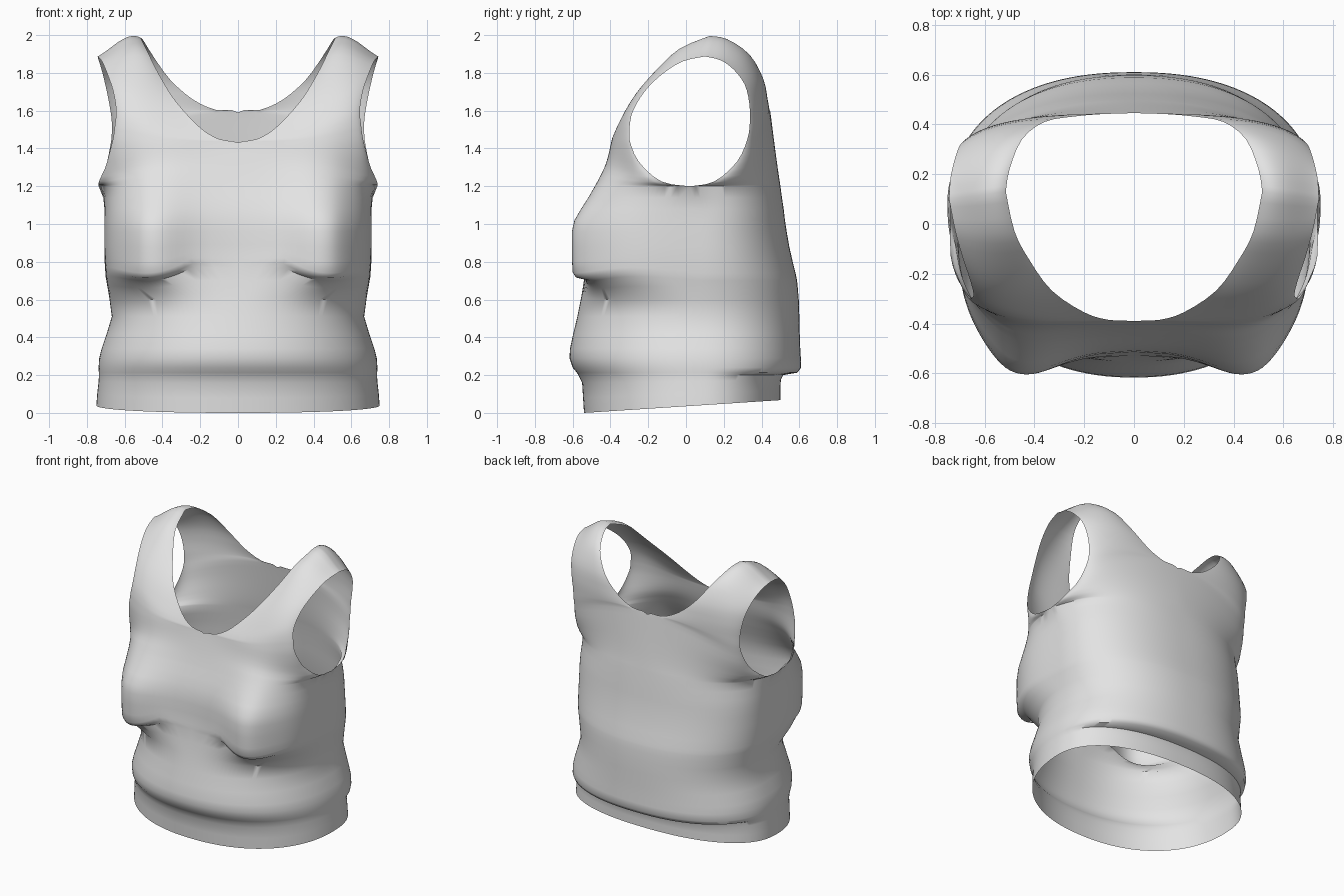
import bpy, bmesh, math
from mathutils import Vector

if "Cube" in bpy.data.objects:
    bpy.data.objects.remove(bpy.data.objects["Cube"])

COLS = 36

# Torso levels: height, half width, front depth, back depth, bust bulge
LEVELS = [
    (0.00, .750, -.540, .500, 0), (0.08, .745, -.545, .500, 0), (0.16, .738, -.550, .502, 0),
    (0.20, .736, -.570, .515, 0), (0.213, .737, -.578, .590, 0), (0.24, .738, -.600, .610, 0),
    (0.29, .735, -.617, .608, 0), (0.34, .722, -.614, .605, 0), (0.42, .695, -.597, .602, 0),
    (0.51, .668, -.575, .600, 0), (0.60, .680, -.555, .597, 0), (0.66, .690, -.540, .592, .01),
    (0.70, .697, -.530, .588, .03), (0.715, .700, -.526, .585, .095), (0.74, .702, -.522, .580, .115),
    (0.80, .706, -.518, .565, .122), (0.88, .708, -.516, .547, .125), (0.96, .708, -.513, .533, .128),
    (1.02, .708, -.508, .524, .12), (1.08, .707, -.495, .517, .10), (1.14, .708, -.477, .508, .08),
    (1.20, .714, -.455, .500, .068),
]

# Upper panels: armhole edge point, neck edge point, roundness, bust bulge
SHOULDER = (.743, .10, 1.887, .515, .13, 1.986, 0, 0)
FRONT = [
    (.714, .02, 1.20, 0, -.455, 1.20, 1, .068), (.712, -.13, 1.225, 0, -.43, 1.28, .9, .055),
    (.692, -.25, 1.33, 0, -.405, 1.37, .7, .04), (.662, -.30, 1.45, 0, -.39, 1.43, .6, .025),
    (.652, -.298, 1.52, .10, -.385, 1.45, .5, .01), (.645, -.28, 1.60, .20, -.355, 1.51, .4, 0),
    (.660, -.22, 1.70, .33, -.268, 1.65, .2, 0), (.690, -.13, 1.79, .42, -.145, 1.795, 0, 0),
    (.720, -.02, 1.86, .48, -.03, 1.915, 0, 0), SHOULDER]
BACK = [
    (.714, .02, 1.20, 0, .50, 1.20, 1, 0), (.712, .15, 1.225, 0, .485, 1.30, .9, 0),
    (.692, .27, 1.33, 0, .465, 1.45, .8, 0), (.670, .325, 1.45, 0, .447, 1.59, .7, 0),
    (.668, .338, 1.54, .12, .442, 1.605, .6, 0), (.682, .335, 1.64, .24, .432, 1.66, .5, 0),
    (.703, .31, 1.74, .36, .41, 1.765, .3, 0), (.723, .25, 1.82, .45, .34, 1.89, .1, 0),
    (.738, .18, 1.868, .50, .22, 1.97, 0, 0), SHOULDER]


def spline_rows(keys, steps=3):
    """Smooth curve through the key rows, kept between neighbouring keys."""
    out = []
    for i in range(len(keys) - 1):
        a, b, c, d = (keys[max(i - 1, 0)], keys[i], keys[i + 1], keys[min(i + 2, len(keys) - 1)])
        for s in range(steps):
            t = s / steps
            row = []
            for p, q, r, e in zip(a, b, c, d):
                v = .5 * (2 * q + (r - p) * t + (2 * p - 5 * q + 4 * r - e) * t * t
                          + (3 * q - p - 3 * r + e) * t ** 3)
                row.append(min(max(v, min(q, r)), max(q, r)))
            out.append(row)
    return out + [list(keys[-1])]


def row_points(row, power):
    """Rounded cross-section from the side edge to the inner edge."""
    xa, ya, za, xn, yn, zn, rnd, bulge = row
    pts = []
    for i in range(COLS + 1):
        u = i / COLS
        ang = u * math.pi / 2
        a = max(math.cos(ang), 0) ** (2 / power) if i < COLS else 0
        b = math.sin(ang) ** (2 / power)
        a = rnd * a + (1 - rnd) * (1 - u)
        b = rnd * b + (1 - rnd) * u
        x = xn + (xa - xn) * a
        y = ya + (yn - ya) * b
        z = za + (zn - za) * u * u * (3 - 2 * u)
        # bust fullness, steeper toward the arm
        y -= bulge * b * math.exp(-((x - .49) / (.22 if x < .49 else .16)) ** 2)
        # small flare under the arm
        x += .025 * math.exp(-((za - 1.215) / .06) ** 2 - ((y - ya) / .09) ** 2) * (1 - u) ** 2
        # straps arch outward between their edges
        if rnd < 1 and i not in (0, COLS):
            out = Vector((0, y - .12, z - 1.5)).normalized()
            arch = .03 * (1 - rnd) * 4 * u * (1 - u)
            y += out.y * arch
            z += out.z * arch
        if yn < 0:  # underbust crease rises toward the middle
            near = math.exp(-((z - .74) / .1) ** 2)
            z += near * b * .08 * min(1, ((x - .49) / .24) ** 2)
        if z < .2:  # hem rises toward the back
            z += (y + .54) * .065 * (1 - z / .2)
        pts.append(Vector((x, y, z)))
    return pts


def add_panel(bm, side):
    # widest line of the torso sits a little further back below the armhole
    body = [(w, .02 + .06 * min(1, (1.2 - z) / .15), z, 0, f if side < 0 else k, z, 1,
             bl if side < 0 else 0) for z, w, f, k, bl in LEVELS]
    rows = body[:-1] + spline_rows(FRONT if side < 0 else BACK)
    grid = []
    for r in rows:
        if side > 0:
            power = 2.28
        else:  # square bust, rounder belly
            power = 2.2 + 1.7 * min(1, max(0, (r[2] - .6) / .12))
            power -= 1.0 * min(1, max(0, (r[2] - 1.0) / .25))
        grid.append([bm.verts.new(p) for p in row_points(r, power)])
    for lo, hi in zip(grid, grid[1:]):
        for i in range(COLS):
            q = (lo[i], lo[i + 1], hi[i + 1], hi[i])
            bm.faces.new(q if side > 0 else q[::-1])


# Half garment, both panels welded along the side and shoulder
bm = bmesh.new()
for side in (-1, 1):
    add_panel(bm, side)
bmesh.ops.remove_doubles(bm, verts=bm.verts, dist=.0005)
bmesh.ops.recalc_face_normals(bm, faces=bm.faces)
# make the outside face outward
ref = max(bm.faces, key=lambda f: f.calc_center_median().y)
if ref.normal.y < 0:
    bmesh.ops.reverse_faces(bm, faces=bm.faces)
mesh = bpy.data.meshes.new("tank_top")
bm.to_mesh(mesh)
bm.free()

top = bpy.data.objects.new("tank_top", mesh)
bpy.context.collection.objects.link(top)
fabric = bpy.data.materials.new("light_grey_fabric")
fabric.diffuse_color = (.77, .77, .77, 1)
fabric.use_nodes = True
fabric.node_tree.nodes["Principled BSDF"].inputs["Base Color"].default_value = fabric.diffuse_color
mesh.materials.append(fabric)

# Mirror to the other half
bpy.context.view_layer.objects.active = top
top.select_set(True)
mir = top.modifiers.new("mirror", 'MIRROR')
mir.use_clip = True
mir.merge_threshold = .001
bpy.ops.object.modifier_apply(modifier="mirror")
bpy.ops.object.shade_smooth_by_angle(angle=math.radians(50))
